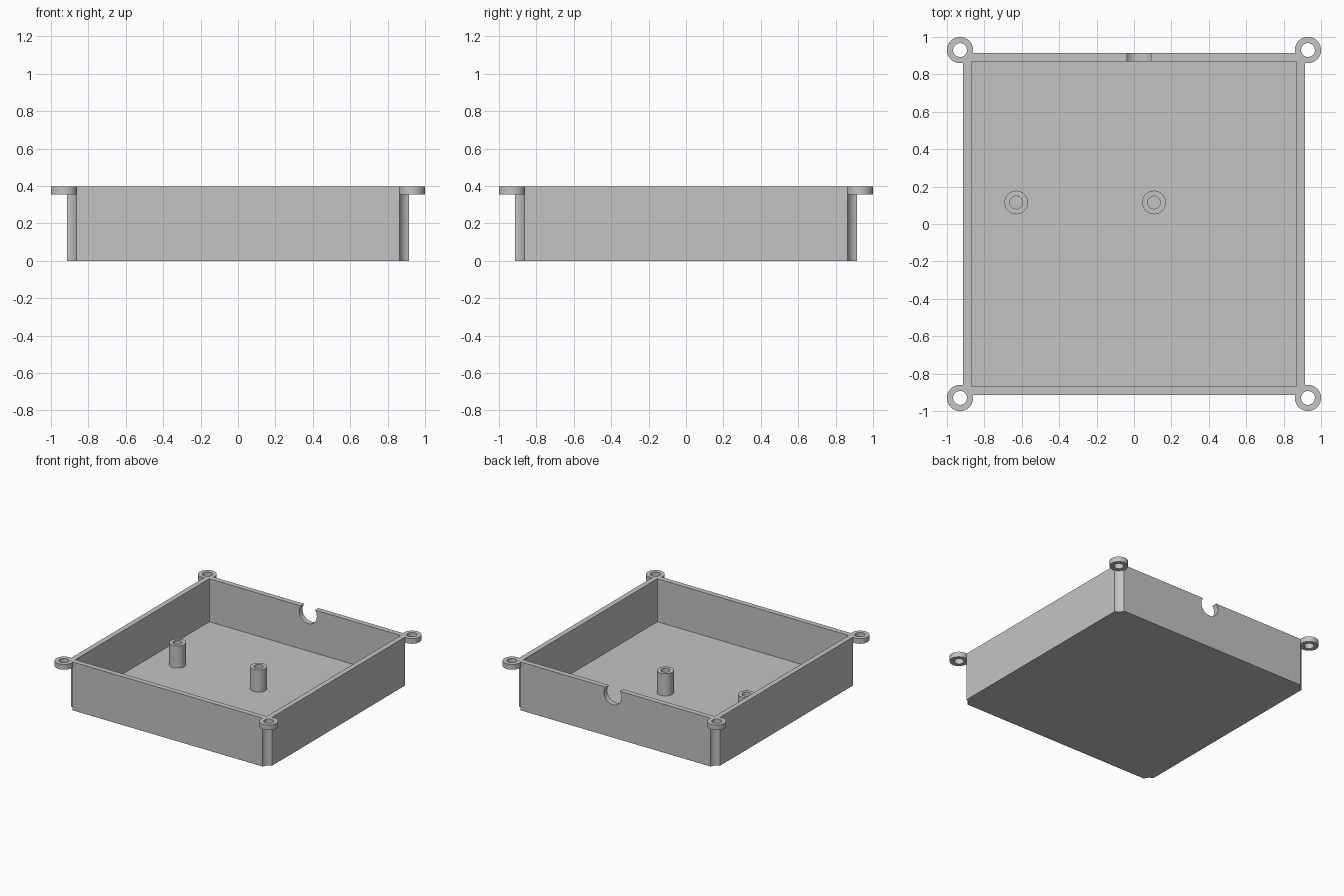
import bpy
import math

old = bpy.data.objects.get("Cube")
if old:
    bpy.data.objects.remove(old, do_unlink=True)

# Main dimensions
HALF, INNER = 0.913, 0.87
HEIGHT, FLOOR = 0.398, 0.045
LUG_POS, LUG_R, LUG_HOLE, LUG_Z = 0.93, 0.07, 0.037, 0.355
CORNERS = [(sx * LUG_POS, sy * LUG_POS) for sx in (-1, 1) for sy in (-1, 1)]

grey = bpy.data.materials.new("plain grey")
grey.use_nodes = True
colour = (0.55, 0.55, 0.55, 1)
grey.diffuse_color = colour
for node in grey.node_tree.nodes:
    if node.type == 'BSDF_PRINCIPLED':
        node.inputs["Base Color"].default_value = colour


def finish(name):
    obj = bpy.context.object
    obj.name = name
    obj.data.materials.append(grey)
    bpy.ops.object.transform_apply(location=True, rotation=True, scale=True)
    return obj


def block(name, half, z0, z1):
    bpy.ops.mesh.primitive_cube_add(size=1, location=(0, 0, (z0 + z1) / 2))
    bpy.context.object.scale = (2 * half, 2 * half, z1 - z0)
    return finish(name)


def cylinder(name, x, y, r, z0, z1):
    bpy.ops.mesh.primitive_cylinder_add(vertices=64, radius=r, depth=z1 - z0,
                                        location=(x, y, (z0 + z1) / 2))
    return finish(name)


def combine(target, tool, operation):
    """Apply a boolean and discard the tool."""
    tool.hide_render = True
    mod = target.modifiers.new("boolean", 'BOOLEAN')
    mod.operation = operation
    mod.solver = 'EXACT'
    mod.object = tool
    bpy.ops.object.select_all(action='DESELECT')
    bpy.context.view_layer.objects.active = target
    target.select_set(True)
    bpy.ops.object.modifier_apply(modifier=mod.name)
    bpy.data.objects.remove(tool, do_unlink=True)


def smooth(obj):
    bpy.ops.object.select_all(action='DESELECT')
    bpy.context.view_layer.objects.active = obj
    obj.select_set(True)
    bpy.ops.object.shade_smooth_by_angle(angle=math.radians(30))


# Open tray
tray = block("tray", HALF, 0, HEIGHT)
combine(tray, block("cavity", INNER, FLOOR, HEIGHT + 0.2), 'DIFFERENCE')

# Scooped corners under the screw lugs, then the lugs and their holes
for x, y in CORNERS:
    combine(tray, cylinder("scoop", x, y, LUG_R - 0.001, -0.1, LUG_Z + 0.01), 'DIFFERENCE')
    combine(tray, cylinder("lug", x, y, LUG_R, LUG_Z, HEIGHT), 'UNION')
    combine(tray, cylinder("lug_hole", x, y, LUG_HOLE, LUG_Z - 0.1, HEIGHT + 0.1), 'DIFFERENCE')

# Round cable notch in the back wall
bpy.ops.mesh.primitive_cylinder_add(vertices=64, radius=0.08, depth=0.2,
                                    location=(0.027, 0.89, 0.35),
                                    rotation=(math.pi / 2, 0, 0))
combine(tray, finish("notch"), 'DIFFERENCE')
smooth(tray)

# Hollow mounting posts on the floor
for name, x in (("right_post", -0.63), ("left_post", 0.107)):
    post = cylinder(name, x, 0.115, 0.063, FLOOR - 0.01, 0.228)
    combine(post, cylinder("post_hole", x, 0.115, 0.034, FLOOR + 0.001, 0.4), 'DIFFERENCE')
    smooth(post)
